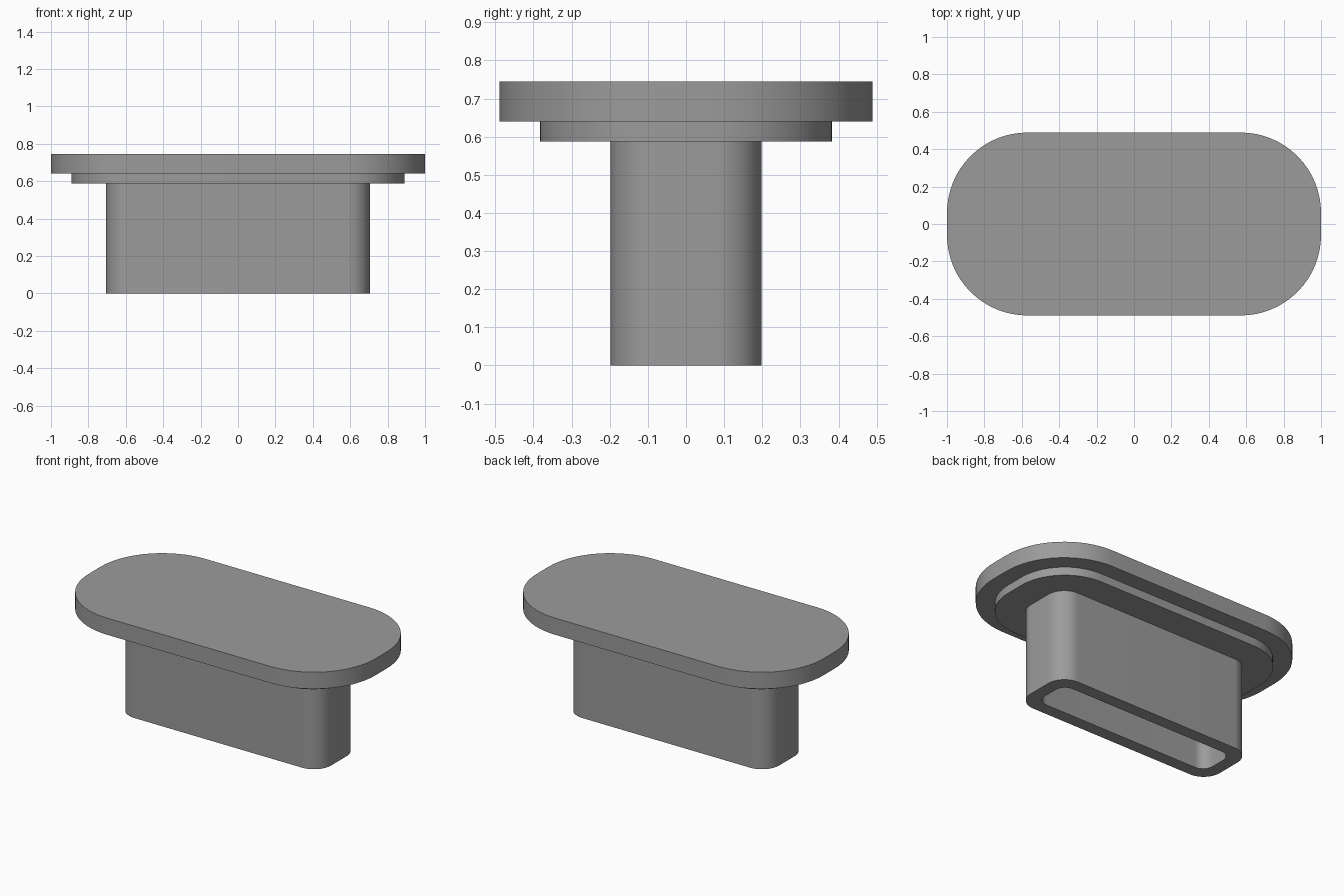
import bpy, bmesh, math

if "Cube" in bpy.data.objects:
    bpy.data.objects.remove(bpy.data.objects["Cube"])

SEG = 16  # segments per rounded corner


def rounded_ring(bm, hx, hy, r, z):
    """Closed loop of vertices around a rounded rectangle."""
    verts = []
    for k, (sx, sy) in enumerate([(1, 1), (-1, 1), (-1, -1), (1, -1)]):
        for i in range(SEG + 1):
            a = math.pi / 2 * (k + i / SEG)
            verts.append(bm.verts.new((sx * (hx - r) + r * math.cos(a),
                                       sy * (hy - r) + r * math.sin(a), z)))
    return verts


def stacked_solid(name, rings, mat):
    """Skin a sequence of rounded rings and close both ends."""
    bm = bmesh.new()
    loops = [rounded_ring(bm, *ring) for ring in rings]
    n = len(loops[0])
    for a, b in zip(loops, loops[1:]):
        for i in range(n):
            j = (i + 1) % n
            bm.faces.new((a[i], a[j], b[j], b[i]))
    bm.faces.new(loops[0])
    bm.faces.new(loops[-1])
    bmesh.ops.recalc_face_normals(bm, faces=bm.faces)
    mesh = bpy.data.meshes.new(name)
    bm.to_mesh(mesh)
    bm.free()
    mesh.materials.append(mat)
    obj = bpy.data.objects.new(name, mesh)
    bpy.context.collection.objects.link(obj)
    bpy.context.view_layer.objects.active = obj
    obj.select_set(True)
    bpy.ops.object.shade_smooth_by_angle(angle=math.radians(30))
    obj.select_set(False)
    return obj


grey = bpy.data.materials.new("plain_grey")
grey.diffuse_color = (0.33, 0.33, 0.33, 1)
grey.use_nodes = True
grey.node_tree.nodes["Principled BSDF"].inputs["Base Color"].default_value = grey.diffuse_color

# Outlines: half length, half width, corner radius
cap = (1.0, 0.489, 0.43)
step = (0.89, 0.383, 0.323)
stem = (0.705, 0.198, 0.12)
socket = (0.625, 0.118, 0.07)

# Heights
z_stem, z_step, z_top = 0.587, 0.64, 0.745

# One continuous plug: socket ceiling, socket wall, stem, step, cap
stacked_solid("hollow_plug", [
    (*socket, z_stem), (*socket, 0.0),
    (*stem, 0.0), (*stem, z_stem),
    (*step, z_stem), (*step, z_step),
    (*cap, z_step), (*cap, z_top),
], grey)
